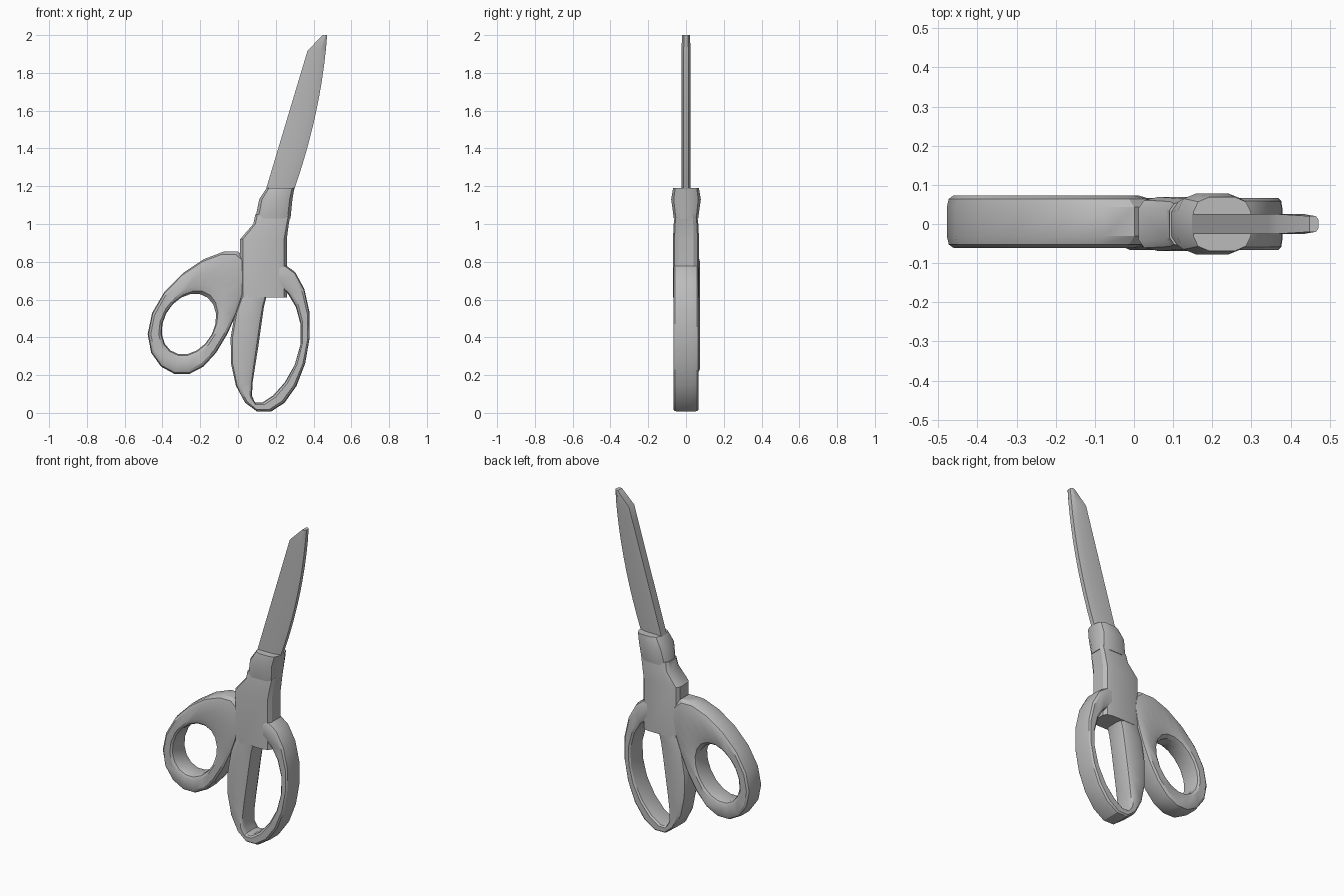
import bpy
import bmesh
from math import cos, sin, radians, copysign, pi

if "Cube" in bpy.data.objects:
    bpy.data.objects.remove(bpy.data.objects["Cube"], do_unlink=True)

# One plain grey for the whole tool
grey = bpy.data.materials.new("plain_grey")
colour = (0.5, 0.5, 0.5, 1)
grey.use_nodes = True
grey.diffuse_color = colour
grey.node_tree.nodes["Principled BSDF"].inputs["Base Color"].default_value = colour


def rounded_section(sides, power):
    """Rounded rectangle: share across the bar from 0 to 1, share of half depth."""
    points = []
    for i in range(sides):
        angle = 2 * pi * (i + 0.5) / sides
        across = copysign(abs(cos(angle)) ** power, cos(angle))
        through = copysign(abs(sin(angle)) ** power, sin(angle))
        points.append(((1 + across) / 2, through))
    return points


def leaning_ellipse(centre, radii, lean, bend, steps=18):
    """Outline in x and z whose middle line leans and bends with height."""
    outline = []
    for i in range(steps):
        angle = 2 * pi * i / steps
        rise = radii[1] * sin(angle)
        x = centre[0] + radii[0] * cos(angle) + lean * rise + bend * rise * rise
        outline.append((x, centre[1] + rise))
    return outline


def loft(name, first_edge, second_edge, section, depths, centre_y=0.0, closed=False):
    """Skin a section between two matching edge lines."""
    bm = bmesh.new()
    loops = []
    for (ax, az), (bx, bz), depth in zip(first_edge, second_edge, depths):
        loops.append([bm.verts.new((ax + (bx - ax) * across,
                                    centre_y + depth * through,
                                    az + (bz - az) * across))
                      for across, through in section])
    if closed:
        loops.append(loops[0])
    else:
        bm.faces.new(loops[0])
        bm.faces.new(loops[-1])
    for low, high in zip(loops, loops[1:]):
        for i in range(len(section)):
            bm.faces.new((low[i - 1], low[i], high[i], high[i - 1]))
    bmesh.ops.recalc_face_normals(bm, faces=bm.faces)
    mesh = bpy.data.meshes.new(name)
    bm.to_mesh(mesh)
    bm.free()
    mesh.materials.append(grey)
    part = bpy.data.objects.new(name, mesh)
    bpy.context.collection.objects.link(part)
    bpy.ops.object.select_all(action="DESELECT")
    part.select_set(True)
    bpy.context.view_layer.objects.active = part
    bpy.ops.object.shade_smooth_by_angle(angle=radians(30))


def grip_loop(name, outer, inner, depth, centre_y):
    """Closed finger hole between an outer and an inner outline."""
    loft(name, outer, inner, rounded_section(12, 0.45), [depth] * len(outer),
         centre_y, closed=True)


def upright(name, stations, section):
    """Part stacked upward from stations of left x, right x, height, half depth."""
    loft(name,
         [(left, z) for left, right, z, depth in stations],
         [(right, z) for left, right, z, depth in stations],
         section,
         [depth for left, right, z, depth in stations])


# Small thumb loop, thickened at the top where it joins the body
grip_loop("thumb_loop",
          leaning_ellipse((-0.23, 0.53), (0.225, 0.33), lean=0.4, bend=0.6),
          leaning_ellipse((-0.26, 0.47), (0.14, 0.16), lean=0.2, bend=0),
          depth=0.068, centre_y=0.006)

# Long finger loop below the body
grip_loop("finger_loop",
          leaning_ellipse((0.17, 0.4), (0.21, 0.4), lean=0.08, bend=0),
          leaning_ellipse((0.22, 0.36), (0.11, 0.31), lean=0.15, bend=-0.7),
          depth=0.068, centre_y=0)

# Central body narrowing into the neck
upright("handle_body",
        [(0.01, 0.26, 0.61, 0.07), (0.01, 0.26, 0.92, 0.07),
         (0.08, 0.27, 1, 0.066), (0.09, 0.28, 1.05, 0.06)],
        rounded_section(12, 0.4))

# Swollen collar that holds the blade
upright("blade_collar",
        [(0.09, 0.28, 1.03, 0.066), (0.11, 0.29, 1.13, 0.08), (0.15, 0.3, 1.19, 0.07)],
        rounded_section(12, 0.6))

# Closed blades: straight back, curved ground edge, clipped tip
base = 1.19
length = 2 - base
steps = 10
blade_stations = []
for i in range(-1, steps + 1):
    t = length * i / steps
    back = 0.15 + 0.3 * t + 0.8 * max(0, t - 0.74)
    edge = 0.3 + 0.35 * t - 0.17 * t * t
    blade_stations.append((back, edge, base + t, 0.025 if i < steps else 0.02))
half_section = [(0, 1), (0.7, 1), (1, 0.5)]
blade_section = half_section + [(a, -d) for a, d in reversed(half_section)]
upright("blade", blade_stations, blade_section)
